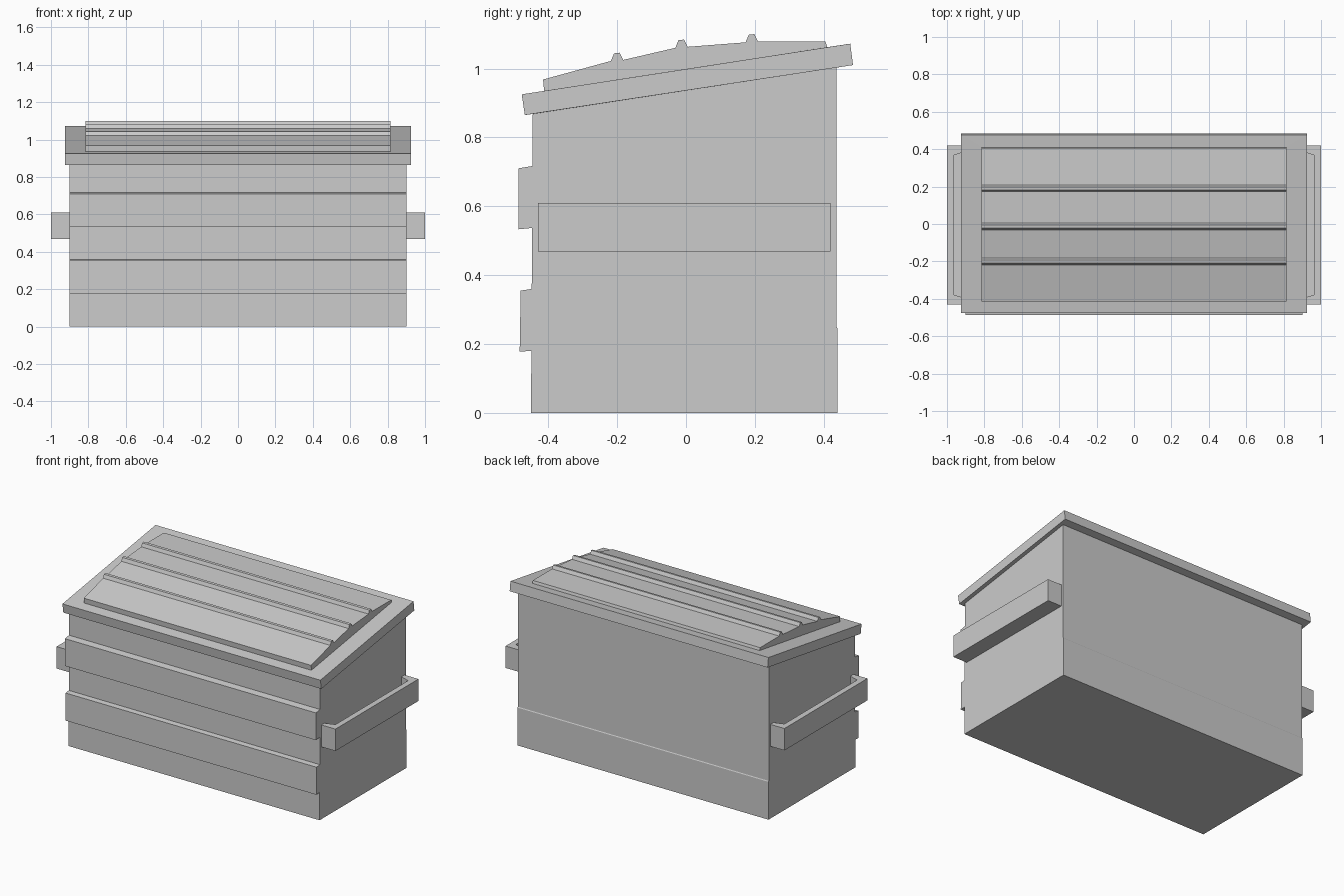
import bpy, bmesh

if "Cube" in bpy.data.objects:
    bpy.data.objects.remove(bpy.data.objects["Cube"])


def finish(name, bm):
    bmesh.ops.recalc_face_normals(bm, faces=bm.faces)
    mesh = bpy.data.meshes.new(name)
    bm.to_mesh(mesh)
    bm.free()
    obj = bpy.data.objects.new(name, mesh)
    bpy.context.collection.objects.link(obj)
    return obj


def extrude_x(name, profile, half, open_edge=False):
    """Extrude a (y, z) side profile across x; open_edge leaves out the hidden closing face."""
    bm = bmesh.new()
    left = [bm.verts.new((-half, y, z)) for y, z in profile]
    right = [bm.verts.new((half, y, z)) for y, z in profile]
    bm.faces.new(left)
    bm.faces.new(right)
    n = len(profile)
    for i in range(n - 1 if open_edge else n):
        j = (i + 1) % n
        bm.faces.new((left[i], left[j], right[j], right[i]))
    return finish(name, bm)


def loft(name, loops, caps=False):
    """Join successive loops of points with quads."""
    bm = bmesh.new()
    rows = [[bm.verts.new(p) for p in loop] for loop in loops]
    for a, b in zip(rows, rows[1:]):
        for i in range(len(a)):
            j = (i + 1) % len(a)
            bm.faces.new((a[i], a[j], b[j], b[i]))
    if caps:
        bm.faces.new(rows[0])
        bm.faces.new(rows[-1])
    return finish(name, bm)


def sloped_rect(x, front, back):
    (y0, z0), (y1, z1) = front, back
    return [(-x, y0, z0), (x, y0, z0), (x, y1, z1), (-x, y1, z1)]


# Bin body with two raised bands on the front (top hidden under the rim)
body = [(0.437, 1.003), (0.437, 0.25), (0.44, 0.245), (0.44, 0), (-0.45, 0),
        (-0.449, 0.18), (-0.483, 0.178), (-0.48, 0.355), (-0.448, 0.36),
        (-0.447, 0.537), (-0.487, 0.533), (-0.487, 0.71), (-0.446, 0.717),
        (-0.445, 0.868)]
extrude_x("bin_body", body, 0.90, open_edge=True)

# Sloping rim: underside, outer wall and mitred top
loft("rim", [
    sloped_rect(0.90, (-0.445, 0.868), (0.437, 1.003)),
    sloped_rect(0.925, (-0.468, 0.865), (0.485, 1.01)),
    sloped_rect(0.925, (-0.477, 0.925), (0.477, 1.072)),
    sloped_rect(0.815, (-0.412, 0.935), (0.41, 1.062)),
])

# Bowed lid with three ridges
lid = [(-0.412, 0.935), (-0.415, 0.968)]
for y, z in [(-0.218, 1.022), (-0.031, 1.060), (0.173, 1.076)]:
    lid += [(y, z), (y + 0.009, z + 0.022), (y + 0.025, z + 0.024), (y + 0.036, z + 0.003)]
lid += [(0.405, 1.079), (0.41, 1.062)]
extrude_x("lid", lid, 0.815, open_edge=True)

# Fork pockets: troughs on both sides, open at the top
for side, label in ((-1, "left"), (1, "right")):
    outer = [(0.90, -0.43), (1.0, -0.43), (1.0, 0.42), (0.90, 0.42)]
    inner = [(0.90, -0.398), (0.963, -0.378), (0.963, 0.368), (0.90, 0.388)]
    loft(label + "_fork_pocket", [
        [(side * x, y, z) for x, y in ring]
        for ring, z in ((outer, 0.468), (outer, 0.61), (inner, 0.61), (inner, 0.49))
    ], caps=True)
